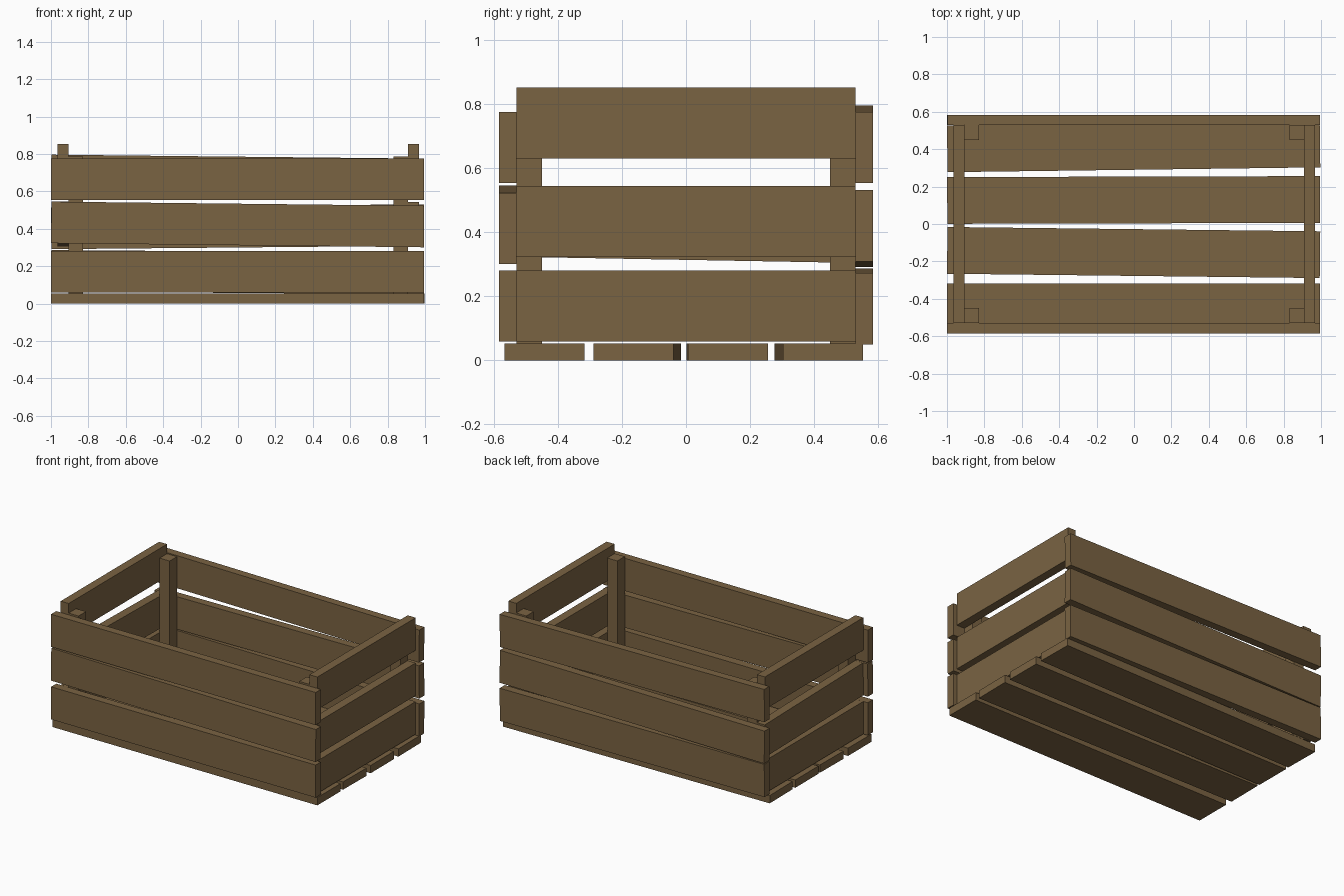
import bpy
from math import atan2

if "Cube" in bpy.data.objects:
    bpy.data.objects.remove(bpy.data.objects["Cube"])

wood = bpy.data.materials.new("brown_wood")
wood.diffuse_color = (0.195, 0.125, 0.055, 1)
wood.use_nodes = True
wood.node_tree.nodes["Principled BSDF"].inputs["Base Color"].default_value = wood.diffuse_color


def plank(name, center, size, axis=None, tilt=0.0):
    """Rectangular board, slightly rotated about one axis."""
    x, y, z = (s / 2 for s in size)
    verts = [(i, j, k) for i in (-x, x) for j in (-y, y) for k in (-z, z)]
    faces = [(0, 1, 3, 2), (4, 6, 7, 5), (0, 4, 5, 1),
             (2, 3, 7, 6), (0, 2, 6, 4), (1, 5, 7, 3)]
    mesh = bpy.data.meshes.new(name)
    mesh.from_pydata(verts, [], faces)
    mesh.materials.append(wood)
    ob = bpy.data.objects.new(name, mesh)
    ob.location = center
    if axis is not None:
        ob.rotation_euler[axis] = tilt
    bpy.context.collection.objects.link(ob)
    return ob


LENGTH, THICK, HEIGHT, CX = 1.993, 0.055, 0.222, -0.002
LEVELS = ("lower", "middle", "upper")

# Floor boards: centre y at the left end and at the right end
for i, (a, b) in enumerate([(-0.442, -0.442), (-0.141, -0.164),
                            (0.126, 0.131), (0.402, 0.428)]):
    plank(f"floor_board_{i + 1}", (CX, (a + b) / 2, 0.0265),
          (LENGTH, 0.25, 0.053), 2, atan2(b - a, LENGTH))

# Long side boards: centre z at the left end and at the right end
sides = {
    "front": (-0.557, [(0.17, 0.17), (0.434, 0.412), (0.664, 0.664)]),
    "back": (0.556, [(0.175, 0.161), (0.402, 0.42), (0.685, 0.664)]),
}
for side, (y, rows) in sides.items():
    for level, (a, b) in zip(LEVELS, rows):
        plank(f"{side}_board_{level}", (CX, y, (a + b) / 2),
              (LENGTH, THICK, HEIGHT), 1, -atan2(b - a, LENGTH))

# Short end boards: centre z at the front end and at the back end
ends = {
    "left": (-0.935, [(0.17, 0.17), (0.434, 0.415), (0.741, 0.741)]),
    "right": (0.938, [(0.17, 0.17), (0.433, 0.433), (0.741, 0.741)]),
}
for side, (x, rows) in ends.items():
    for level, (a, b) in zip(LEVELS, rows):
        plank(f"{side}_end_board_{level}", (x, 0, (a + b) / 2),
              (0.06, 1.058, HEIGHT), 0, atan2(b - a, 1.058))

# Inner corner posts
for xn, x in (("left", -0.868), ("right", 0.87)):
    for yn, y in (("front", -0.49), ("back", 0.49)):
        plank(f"{yn}_{xn}_post", (x, y, 0.42), (0.076, 0.08, 0.734))
